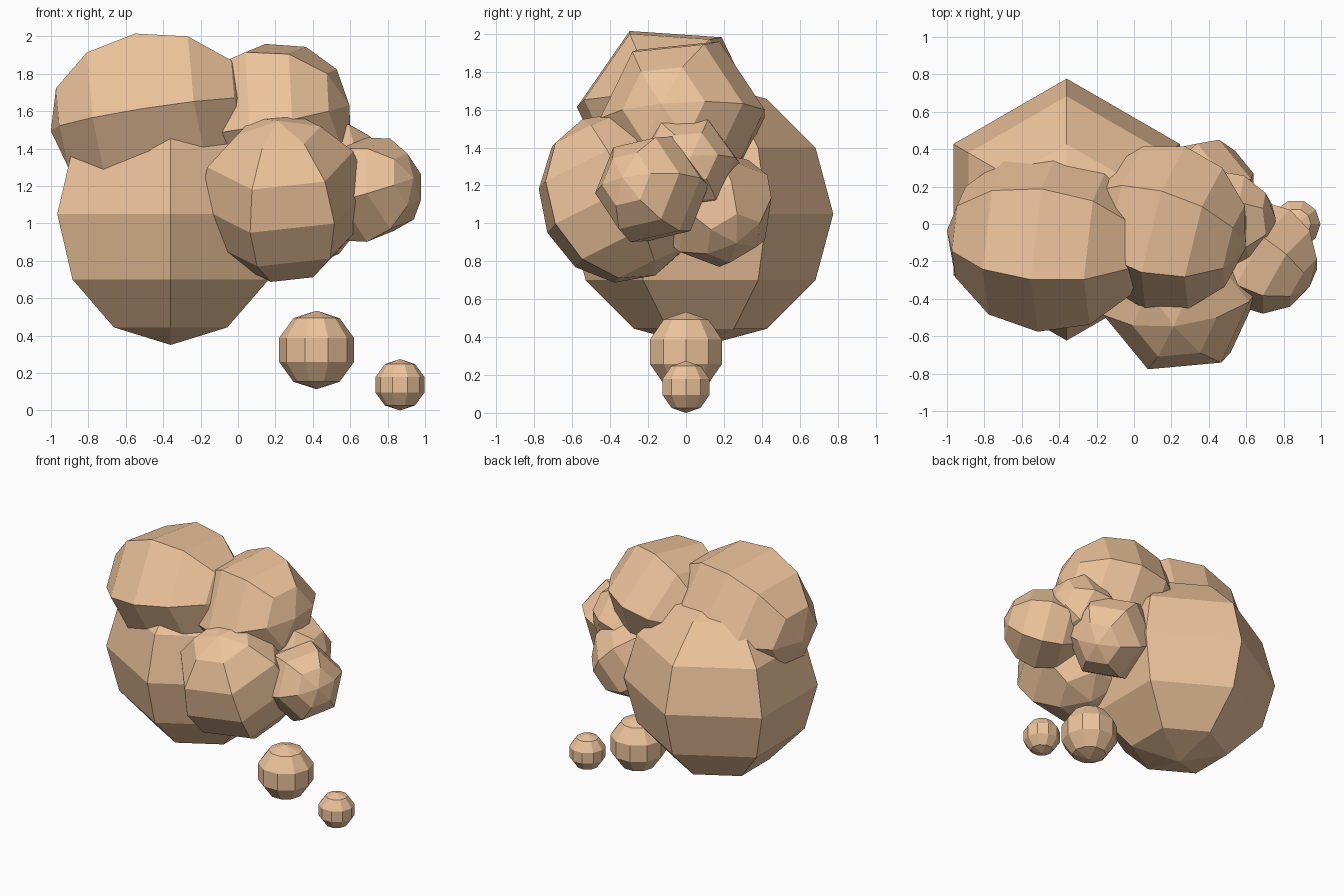
import bpy, bmesh
from mathutils import Vector, Matrix

if "Cube" in bpy.data.objects:
    bpy.data.objects.remove(bpy.data.objects["Cube"])

mat = bpy.data.materials.new("peach")
mat.diffuse_color = (0.85, 0.55, 0.33, 1)
mat.use_nodes = True
mat.node_tree.nodes["Principled BSDF"].inputs["Base Color"].default_value = mat.diffuse_color


def puff(name, center, axis, corner, radius, length=None, segs=6, rings=6):
    """Flat-faced ball: poles along axis, one meridian towards corner."""
    w = Vector(axis).normalized()
    v = Vector(corner)
    v = (v - w * v.dot(w)).normalized()
    u = v.cross(w)
    frame = Matrix((u, v, w)).transposed().to_4x4()
    size = Matrix.Diagonal((radius, radius, length or radius, 1))
    bm = bmesh.new()
    bmesh.ops.create_uvsphere(bm, u_segments=segs, v_segments=rings, radius=1,
                              matrix=Matrix.Translation(center) @ frame @ size)
    bmesh.ops.recalc_face_normals(bm, faces=bm.faces)
    mesh = bpy.data.meshes.new(name)
    bm.to_mesh(mesh)
    bm.free()
    mesh.materials.append(mat)
    ob = bpy.data.objects.new(name, mesh)
    bpy.context.collection.objects.link(ob)
    return ob


# Large puffs of the cloud
puff("main_puff", (-0.36, 0.077, 1.05), (0, 0, 1), (0, 1, 0), 0.70)
puff("top_left_puff", (-0.46, -0.09, 1.58), (0.982, -0.1, 0.156), (-0.1, -1, 0.07), 0.49, 0.55)
puff("top_right_puff", (0.167, -0.02, 1.555), (0.95, -0.25, 0.17), (0.25, 0.95, 0.1), 0.45)
puff("front_puff", (0.24, -0.355, 1.137), (-0.06, -0.42, 0.9), (0.99, 0.14, 0), 0.455)

# Small puffs on the right end
puff("right_puff", (0.69, -0.18, 1.18), (0.8, -0.5, 0.2), (0.5, 0.8, 0.2), 0.30)
puff("right_upper_puff", (0.48, 0.0, 1.30), (0.95, 0.1, 0.2), (0, 1, 0.1), 0.285)
puff("right_rear_puff", (0.34, 0.15, 1.09), (0.6, 0.3, -0.5), (0.2, 0.9, 0.3), 0.325)

# Trailing bubbles
puff("large_bubble", (0.42, 0, 0.323), (0, 0, 1), (1, 0, 0), 0.21, segs=10, rings=5)
puff("small_bubble", (0.866, 0, 0.137), (0, 0, 1), (1, 0, 0), 0.137, segs=10, rings=5)
